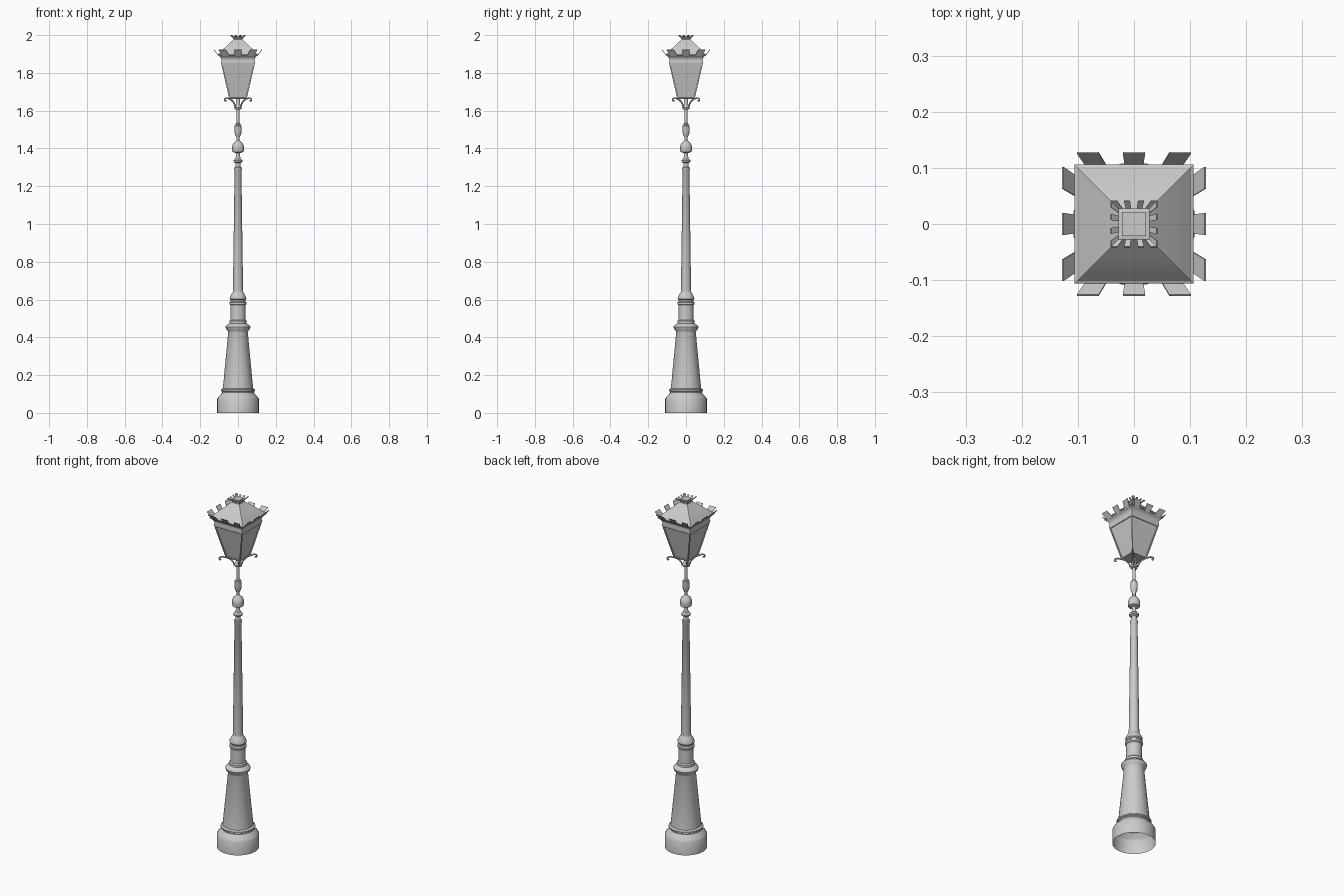
import bpy, bmesh, math
from mathutils import Matrix

if "Cube" in bpy.data.objects:
    bpy.data.objects.remove(bpy.data.objects["Cube"])

R2 = math.sqrt(2)


def finish(name, bm, smooth=True, thick=0):
    bmesh.ops.recalc_face_normals(bm, faces=bm.faces)
    me = bpy.data.meshes.new(name)
    bm.to_mesh(me)
    bm.free()
    ob = bpy.data.objects.new(name, me)
    bpy.context.collection.objects.link(ob)
    if thick:
        mod = ob.modifiers.new("thickness", 'SOLIDIFY')
        mod.thickness = thick
        mod.offset = 0
    if smooth:
        bpy.ops.object.select_all(action='DESELECT')
        bpy.context.view_layer.objects.active = ob
        ob.select_set(True)
        bpy.ops.object.shade_smooth_by_angle(angle=math.radians(35))
    return ob


def turned(profile, segs=32, cap_bottom=False, cap_top=False):
    """Revolve (radius, z) points; segs=4 gives a square loft of half-widths."""
    bm = bmesh.new()
    k, off = (R2, math.pi / 4) if segs == 4 else (1, 0)
    rings = [[bm.verts.new((r * k * math.cos(off + 2 * math.pi * i / segs),
                            r * k * math.sin(off + 2 * math.pi * i / segs), z))
              for i in range(segs)] for r, z in profile]
    for a, b in zip(rings, rings[1:]):
        for i in range(segs):
            j = (i + 1) % segs
            bm.faces.new((a[i], a[j], b[j], b[i]))
    if cap_bottom:
        bm.faces.new(rings[0])
    if cap_top:
        bm.faces.new(rings[-1])
    return bm


def crown(name, tabs, d0, z0, d1, z1, thick):
    """Flared tabs on four sides: (inner x0, inner x1, outer x0, outer x1)."""
    bm = bmesh.new()
    for q in range(4):
        m = Matrix.Rotation(q * math.pi / 2, 3, 'Z')
        for a, b, c, d in tabs:
            pts = [(a, -d0, z0), (b, -d0, z0), (d, -d1, z1), (c, -d1, z1)]
            vs = [bm.verts.new(p) for p in pts]
            bmesh.ops.transform(bm, matrix=m.to_4x4(), verts=vs)
            bm.faces.new(vs)
    return finish(name, bm, False, thick)


# base with open underside
finish("base", turned([(.11, 0), (.11, .075), (.104, .085), (.09, .1), (.084, .108),
                       (.084, .113), (.09, .117), (.09, .124), (.08, .13)]))
# tapered pedestal with flared collar
finish("pedestal", turned([(.08, .13), (.052, .425), (.055, .435), (.064, .445),
                           (.066, .455), (.06, .464), (.046, .474), (.046, .486),
                           (.04, .492), (.04, .57), (.045, .575), (.045, .585),
                           (.039, .59), (.039, .597), (.044, .602), (.043, .614),
                           (.035, .628), (.027, .642)]))
# slender shaft
finish("shaft", turned([(.027, .642), (.018, 1.285), (.02, 1.288), (.02, 1.298), (.014, 1.302)]))
# turned ornaments under the lantern
finish("neck", turned([(.014, 1.302), (.013, 1.322), (.024, 1.328), (.025, 1.337), (.014, 1.345),
                       (.011, 1.36), (.011, 1.376), (.029, 1.382), (.031, 1.388), (.031, 1.41),
                       (.026, 1.425), (.014, 1.437), (.009, 1.444), (.009, 1.46), (.013, 1.468),
                       (.019, 1.485), (.019, 1.52), (.014, 1.524), (.014, 1.53), (.008, 1.535),
                       (.008, 1.605), (.018, 1.609), (.02, 1.618), (.012, 1.63), (.009, 1.665)]))

# lantern body with recessed panes
bm = turned([(.046, 1.662), (.089, 1.848)], 4, True, True)
sides = [f for f in bm.faces if f.calc_center_median().xy.length > .01]
bmesh.ops.recalc_face_normals(bm, faces=bm.faces)
bmesh.ops.inset_individual(bm, faces=sides, thickness=.008, depth=0)
bmesh.ops.inset_individual(bm, faces=sides, thickness=.0005, depth=-.005)
finish("lantern_body", bm, False)

# cornice and roof
finish("cornice", turned([(.089, 1.848), (.091, 1.855), (.088, 1.866), (.09, 1.876),
                          (.097, 1.888), (.106, 1.893), (.106, 1.898), (.102, 1.9)], 4))
finish("roof", turned([(.102, 1.899), (.082, 1.922), (.055, 1.947), (.032, 1.969),
                       (.025, 1.976), (.025, 1.986)], 4, True, True))
finish("finial", turned([(.025, 1.983), (.028, 1.985), (.028, 1.989), (.021, 1.99),
                         (.021, 1.995)], 4, True, True), False)

# crenellated crowns around eaves and finial
crown("eave_crown", [(-.085, -.048, -.102, -.063), (-.016, .016, -.02, .02),
                     (.048, .085, .063, .102)], .102, 1.89, .127, 1.923, .003)
crown("finial_crown", [(s * a, s * b, s * c, s * d) for s in (-1, 1)
                       for a, b, c, d in ((.005, .014, .007, .018), (.019, .027, .03, .041))],
      .026, 1.986, .041, 1.999, .002)

# curled brackets on the diagonals
path = [(.014, 1.615), (.019, 1.635), (.032, 1.654), (.05, 1.664), (.063, 1.667),
        (.07, 1.66), (.068, 1.652), (.063, 1.654)]
for q in range(4):
    cu = bpy.data.curves.new("scroll_bracket", 'CURVE')
    cu.dimensions = '3D'
    cu.bevel_depth = .004
    cu.bevel_resolution = 1
    cu.resolution_u = 3
    cu.use_fill_caps = True
    sp = cu.splines.new('BEZIER')
    sp.bezier_points.add(len(path) - 1)
    for p, (r, z) in zip(sp.bezier_points, path):
        p.co = (r, r, z)
        p.handle_left_type = p.handle_right_type = 'AUTO'
    ob = bpy.data.objects.new("scroll_bracket", cu)
    ob.rotation_euler.z = q * math.pi / 2
    bpy.context.collection.objects.link(ob)
